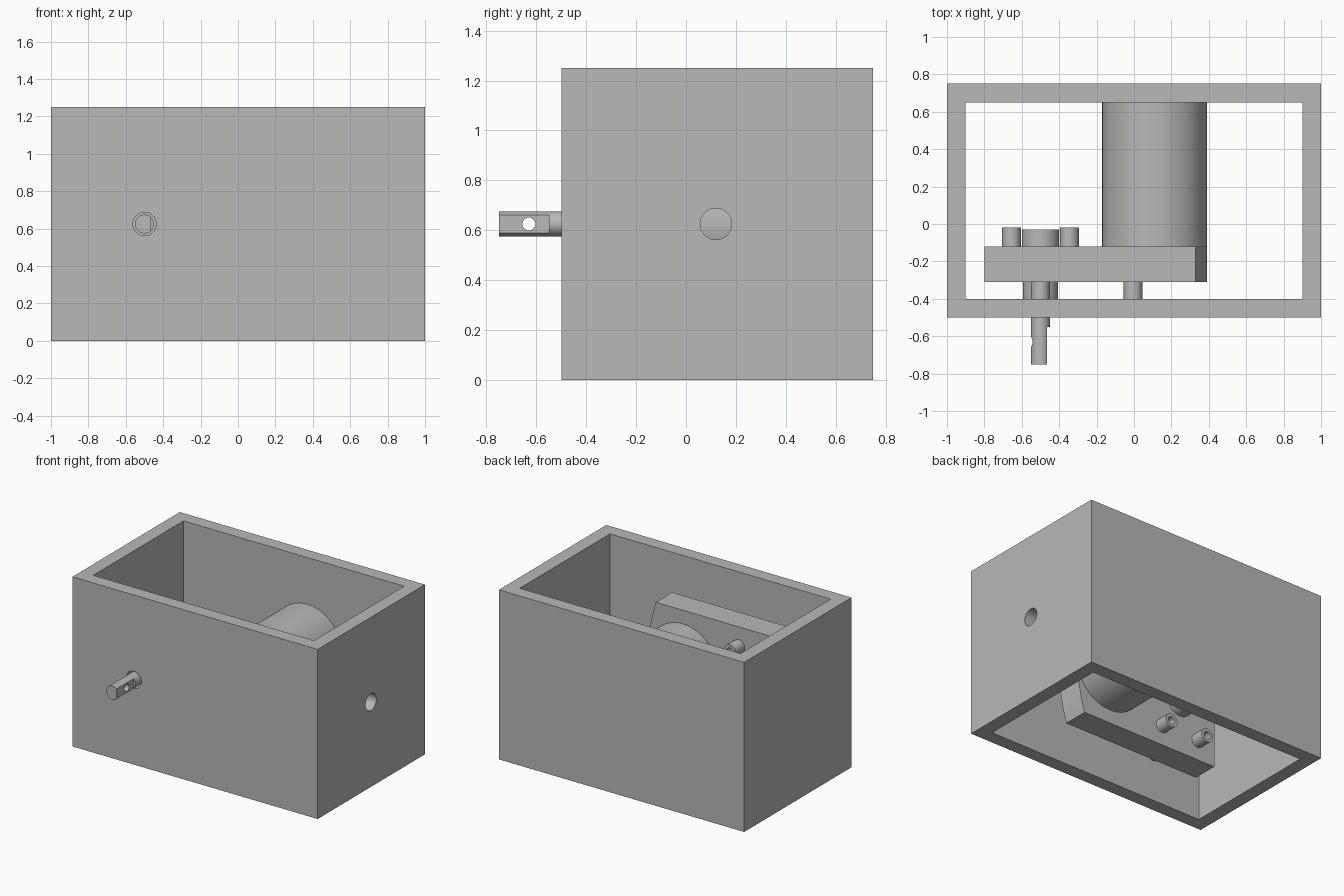
import bpy, bmesh, math
from mathutils import Matrix, Vector

cube = bpy.data.objects.get("Cube")
if cube:
    bpy.data.objects.remove(cube, do_unlink=True)

grey = bpy.data.materials.new("plain_grey")
grey.use_nodes = True
COLOUR = (0.48, 0.48, 0.48, 1)
grey.diffuse_color = COLOUR
grey.node_tree.nodes["Principled BSDF"].inputs["Base Color"].default_value = COLOUR

AXIS_Z = 0.625      # height of the motor and shaft axes
SHAFT_X = -0.5
GEAR_FRONT, GEAR_BACK = -0.31, -0.12


def make(name, bm):
    bmesh.ops.recalc_face_normals(bm, faces=bm.faces[:])
    mesh = bpy.data.meshes.new(name)
    bm.to_mesh(mesh)
    bm.free()
    mesh.materials.append(grey)
    obj = bpy.data.objects.new(name, mesh)
    bpy.context.collection.objects.link(obj)
    return obj


def box(name, low, high):
    low, high = Vector(low), Vector(high)
    bm = bmesh.new()
    bmesh.ops.create_cube(bm, size=1, matrix=Matrix.Translation((low + high) / 2)
                          @ Matrix.Diagonal((*(high - low), 1)))
    return make(name, bm)


def rod(name, start, end, radius, sides=48):
    start, end = Vector(start), Vector(end)
    axis = end - start
    turn = axis.to_track_quat('Z', 'Y').to_matrix().to_4x4()
    bm = bmesh.new()
    bmesh.ops.create_cone(bm, cap_ends=True, segments=sides, radius1=radius, radius2=radius,
                          depth=axis.length, matrix=Matrix.Translation((start + end) / 2) @ turn)
    return make(name, bm)


def rod_y(name, x, z, y0, y1, radius):
    return rod(name, (x, y0, z), (x, y1, z), radius)


def select(obj):
    bpy.ops.object.select_all(action='DESELECT')
    obj.select_set(True)
    bpy.context.view_layer.objects.active = obj


def cut(obj, *cutters):
    select(obj)
    for cutter in cutters:
        mod = obj.modifiers.new("cut", 'BOOLEAN')
        mod.operation = 'DIFFERENCE'
        mod.solver = 'EXACT'
        mod.object = cutter
        bpy.ops.object.modifier_apply(modifier=mod.name)
        bpy.data.objects.remove(cutter, do_unlink=True)
    return obj


def smooth(obj):
    select(obj)
    bpy.ops.object.shade_smooth_by_angle(angle=math.radians(30))


# Open housing with a shaft hole in front and a cable hole in its left side
housing = box("housing", (-1, -0.5, 0), (1, 0.75, 1.25))
cut(housing,
    box("inner_cutter", (-0.9, -0.4, -0.1), (0.9, 0.65, 1.35)),
    rod_y("shaft_hole_cutter", SHAFT_X, AXIS_Z, -0.6, -0.3, 0.062),
    rod("cable_hole_cutter", (0.8, 0.12, AXIS_Z), (1.1, 0.12, AXIS_Z), 0.063))

# Gearbox plate with one bowed end
half, end_x, bulge, steps = 0.38, 0.33, 0.06, 16
bow = (half ** 2 + bulge ** 2) / (2 * bulge)
sweep = math.asin(half / bow)
outline = [(-0.8, half), (-0.8, -half)]
for i in range(steps + 1):
    a = sweep * (2 * i / steps - 1)
    outline.append((end_x + bulge - bow + bow * math.cos(a), bow * math.sin(a)))
bm = bmesh.new()
face = bm.faces.new([bm.verts.new((x, GEAR_FRONT, AXIS_Z + z)) for x, z in outline])
ext = bmesh.ops.extrude_face_region(bm, geom=[face])
bmesh.ops.translate(bm, vec=(0, GEAR_BACK - GEAR_FRONT, 0),
                    verts=[v for v in ext["geom"] if isinstance(v, bmesh.types.BMVert)])
round_parts = [housing, make("gearbox", bm)]

# Motor body and bearing caps
round_parts.append(rod("motor", (0.11, GEAR_BACK, AXIS_Z), (0.11, 0.65, AXIS_Z), 0.28, 96))
round_parts.append(rod_y("rear_bearing", SHAFT_X, AXIS_Z, GEAR_BACK, -0.03, 0.1))
round_parts.append(rod_y("front_bearing", SHAFT_X, AXIS_Z, GEAR_FRONT, -0.4, 0.093))

# Output shaft with a flat and a cross hole
shaft = rod_y("output_shaft", SHAFT_X, AXIS_Z, GEAR_FRONT, -0.75, 0.05)
cut(shaft,
    box("flat_cutter", (SHAFT_X + 0.035, -0.8, 0.5), (SHAFT_X + 0.1, -0.55, 0.75)),
    rod("pin_hole_cutter", (-0.6, -0.63, AXIS_Z), (-0.4, -0.63, AXIS_Z), 0.026, 24))
round_parts.append(shaft)

# Hollow posts behind the gearbox
for side, x in (("right", -0.655), ("left", -0.345)):
    for level, dz in (("upper", 0.235), ("lower", -0.235)):
        post = rod_y(f"rear_post_{level}_{side}", x, AXIS_Z + dz, GEAR_BACK, -0.02, 0.05)
        cut(post, rod_y("bore_cutter", x, AXIS_Z + dz, -0.2, 0.05, 0.027))
        round_parts.append(post)

# Mounting posts between gearbox and front wall
for name, x, dz in (("upper", SHAFT_X, 0.27), ("lower", SHAFT_X, -0.27), ("middle", -0.005, 0)):
    round_parts.append(rod_y(f"front_post_{name}", x, AXIS_Z + dz, GEAR_FRONT, -0.4, 0.05))

for part in round_parts:
    smooth(part)
